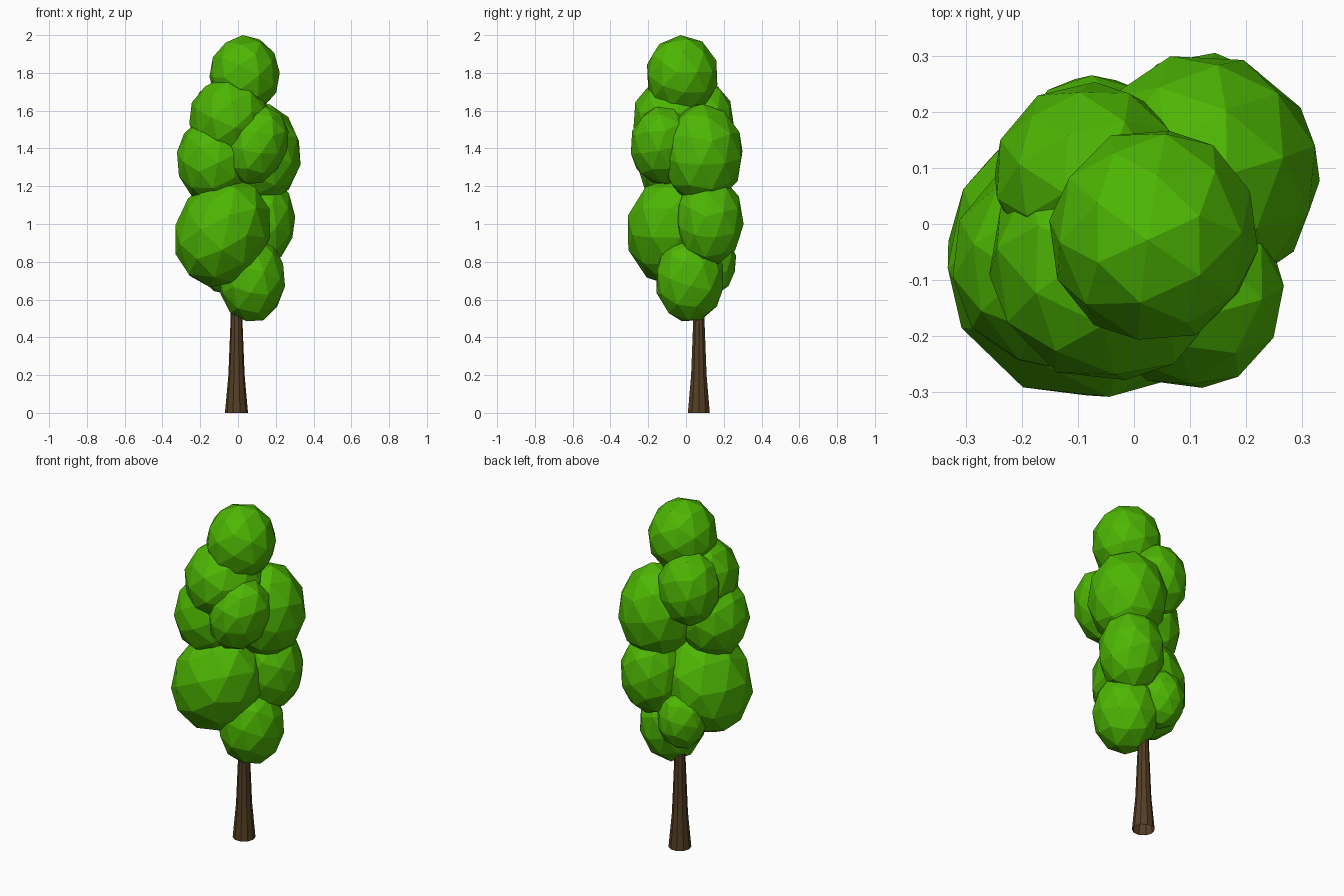
import bpy
import bmesh
import math
import random
from mathutils import Euler

random.seed(4)

cube = bpy.data.objects.get("Cube")
if cube:
    bpy.data.objects.remove(cube, do_unlink=True)


def make_material(name, color):
    mat = bpy.data.materials.new(name)
    mat.use_nodes = True
    mat.diffuse_color = color
    bsdf = next(n for n in mat.node_tree.nodes if n.type == 'BSDF_PRINCIPLED')
    bsdf.inputs["Base Color"].default_value = color
    bsdf.inputs["Roughness"].default_value = 0.9
    return mat


leaf_green = make_material("leaf_green", (0.075, 0.47, 0.001, 1))
bark_brown = make_material("bark_brown", (0.09, 0.049, 0.017, 1))


def add_object(name, bm, mat):
    mesh = bpy.data.meshes.new(name)
    bm.normal_update()
    bm.to_mesh(mesh)
    bm.free()
    mesh.materials.append(mat)
    obj = bpy.data.objects.new(name, mesh)
    bpy.context.collection.objects.link(obj)
    return obj


def leaf_clump(name, center, radius, height, lean=0):
    """Faceted ball stretched to the given half width and half height, leaning to +x."""
    bm = bmesh.new()
    bmesh.ops.create_icosphere(bm, subdivisions=2, radius=1)
    turn = Euler([random.uniform(0, math.tau) for _ in range(3)]).to_matrix()
    bmesh.ops.rotate(bm, verts=bm.verts, matrix=turn)
    for v in bm.verts:
        v.co.x += lean * v.co.z
    reach = [max(abs(v.co[i]) for v in bm.verts) for i in range(3)]
    for v in bm.verts:
        for i, half in enumerate((radius, radius, height)):
            v.co[i] = center[i] + v.co[i] / reach[i] * half
    return add_object(name, bm, leaf_green)


def trunk(name, x, y, profile, sides=10):
    """Flared stem lofted through (height, radius) rings, open underneath."""
    bm = bmesh.new()
    rings = []
    for z, r in profile:
        angles = [math.tau * i / sides for i in range(sides)]
        rings.append([bm.verts.new((x + r * math.cos(a), y + r * math.sin(a), z))
                      for a in angles])
    for low, high in zip(rings, rings[1:]):
        for i in range(sides):
            j = (i + 1) % sides
            bm.faces.new((low[i], low[j], high[j], high[i]))
    bm.faces.new(rings[-1])
    return add_object(name, bm, bark_brown)


# Trunk, running up into the foliage
trunk("trunk", -0.008, 0.068, [(0, 0.061), (0.2, 0.043), (0.5, 0.031), (0.9, 0.025)])

# Foliage clumps: name, centre, half width, half height, lean
clumps = [
    ("crown_top", (0.035, -0.02, 1.79), 0.186, 0.21),
    ("upper_front_clump", (-0.045, -0.065, 1.56), 0.213, 0.22),
    ("upper_back_clump", (-0.08, 0.085, 1.55), 0.168, 0.21),
    ("middle_right_clump", (-0.13, -0.07, 1.34), 0.193, 0.225),
    ("middle_front_clump", (0.1, -0.125, 1.415), 0.167, 0.205, 0.2),
    ("middle_left_clump", (0.12, 0.088, 1.37), 0.211, 0.265),
    ("lower_right_clump", (-0.082, -0.058, 0.96), 0.25, 0.295, 0.15),
    ("lower_left_clump", (0.123, 0.125, 1.02), 0.18, 0.235),
    ("bottom_clump", (0.073, 0.02, 0.71), 0.176, 0.225),
    ("bottom_back_clump", (-0.07, 0.135, 0.795), 0.13, 0.165),
]
for clump in clumps:
    leaf_clump(*clump)
